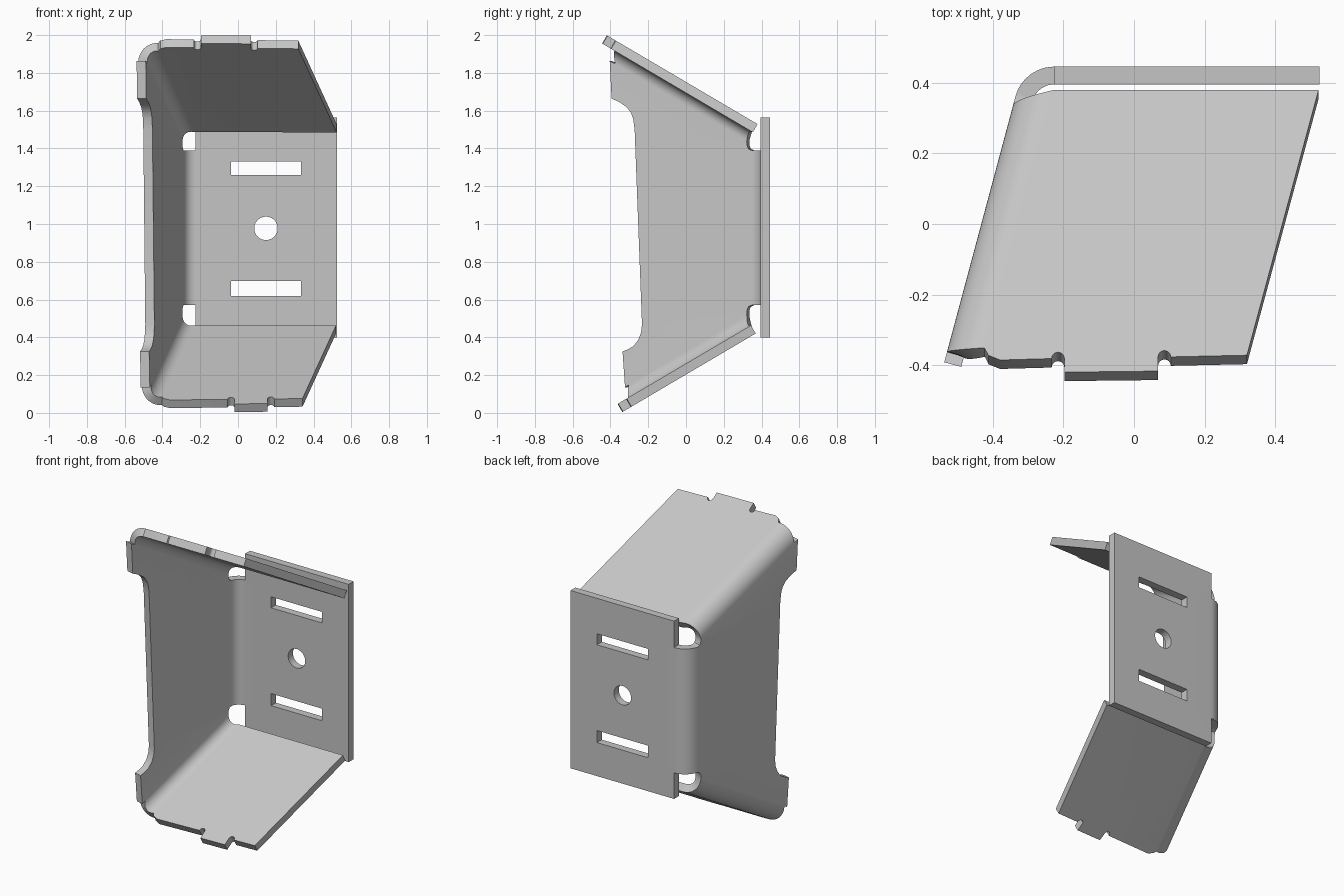
import bpy, bmesh, math
from mathutils import Vector

cube = bpy.data.objects.get("Cube")
if cube:
    bpy.data.objects.remove(cube, do_unlink=True)

THICK = 0.05
RADIUS = 0.114            # outer bend radius
PITCH = 0.589             # slope of the two flanges
LEAN = math.tan(math.radians(15))
WALL_X = -0.432
BACK_Y = 0.445
STEPS = 12

bm = bmesh.new()          # outer skin of the folded sheet


def wall_point(y, z):
    return Vector((WALL_X + LEAN * y, y, z))


def arc(cx, cy, r, a0, a1, n=8):
    """Points on a circular arc, angles in degrees."""
    angles = [math.radians(a0 + (a1 - a0) * i / n) for i in range(n + 1)]
    return [(cx + r * math.cos(a), cy + r * math.sin(a)) for a in angles]


def plate(normal, *loops):
    """Flat sheet bounded by the first loop, with the others as holes."""
    edges = []
    for loop in loops:
        vs = [bm.verts.new(p) for p in loop]
        edges += [bm.edges.new((v, vs[i - 1])) for i, v in enumerate(vs)]
    made = bmesh.ops.triangle_fill(bm, use_beauty=True, edges=edges, normal=normal)
    for f in made["geom"]:
        if isinstance(f, bmesh.types.BMFace):
            f.normal_update()
            if f.normal.dot(normal) < 0:
                f.normal_flip()


def bend(corner, n1, n2, axis, starts, ends):
    """Rounded fold between two planes; returns its end points on each plane."""
    line = n1.cross(n2).normalized()
    centre = corner - (n1 + n2) * RADIUS / (1 + n1.dot(n2))

    def cut(p, value):
        return p + line * ((value - p[axis]) / line[axis])

    rows = []
    for i in range(STEPS + 1):
        t = i / STEPS
        p = centre + n1.slerp(n2, t) * RADIUS
        rows.append([cut(p, a + (b - a) * t) for a, b in (starts, ends)])
    verts = [[bm.verts.new(p) for p in row] for row in rows]
    for i in range(STEPS):
        f = bm.faces.new((verts[i][0], verts[i][1], verts[i + 1][1], verts[i + 1][0]))
        f.normal_update()
        if f.normal.dot(n1 + n2) < 0:
            f.normal_flip()
    return rows[0], rows[-1]


wall_n = Vector((-1, LEAN, 0)).normalized()
back_n = Vector((0, 1, 0))


def flange(c, s, y_back, y_front, tab, starts, ends):
    """Sloping flange with a notched tab; returns its bend line on the wall."""
    n = Vector((0, PITCH, -s)).normalized()
    own, wall = bend(Vector((WALL_X, 0, c)), n, wall_n, 1, starts, ends)
    x0, x1 = tab
    r = 0.018
    y_tab = y_front - 0.042

    def edge(x):
        return y_front + 0.018 * x

    def side(y):
        return 0.4204 + LEAN * y

    left = own[0].x
    outline = [(left + 0.012, edge(left) + 0.013), (left + 0.045, edge(left))]
    outline += arc(x0 - r, edge(x0), r, 180, 0)
    outline += [(x0, y_tab), (x1, y_tab + 0.003)]
    outline += arc(x1 + r, edge(x1), r, 180, 0)
    outline += [(side(y_front), edge(0.33)), (side(y_back), y_back)]
    points = [Vector((x, y, c + s * PITCH * y)) for x, y in outline]
    plate(n, [own[0]] + points + [own[1]])
    return wall


# Upper and lower flanges with their folds
top = flange(1.752, -1, 0.379, -0.377, (-0.197, 0.068), (-0.35, -0.362), (0.379, 0.335))
low = flange(0.203, 1, 0.369, -0.295, (-0.019, 0.156), (-0.275, -0.29), (0.369, 0.335))

# Fold between back plate and side wall
back_corner = wall_point(BACK_Y, 0)
own, wall = bend(back_corner, back_n, wall_n, 2, (0.57, 0.57), (1.39, 1.39))


# Back plate with two slots and a round hole
def back(points):
    return [Vector((x, BACK_Y, z)) for x, z in points]


def box(x0, x1, z0, z1):
    return back([(x0, z0), (x1, z0), (x1, z1), (x0, z1)])


x_in = own[0].x
outline = back([(x_in, 0.40), (0.525, 0.40), (0.525, 1.563), (x_in, 1.563)])
plate(back_n, outline + [own[1], own[0]],
      box(-0.037, 0.333, 1.259, 1.331),
      box(-0.037, 0.333, 0.619, 0.698),
      back(arc(0.148, 0.977, 0.062, 0, 352.5, 47)))

# Side wall with a scooped front edge and corner reliefs
front_edge = [(-0.31, 0.135), (-0.323, 0.325), (-0.295, 0.336), (-0.265, 0.354),
              (-0.24, 0.386), (-0.225, 0.425), (-0.22, 0.468),
              (-0.259, 1.50), (-0.267, 1.558), (-0.279, 1.59), (-0.30, 1.617),
              (-0.335, 1.643), (-0.381, 1.664), (-0.391, 1.862)]
upper_relief = [(0.335, 1.418), (0.343, 1.398)]
lower_relief = [(0.343, 0.562), (0.335, 0.542)]


def on_wall(points):
    return [wall_point(y, z) for y, z in points]


plate(wall_n, [low[0]] + on_wall(front_edge) + [top[0], top[1]] + on_wall(upper_relief)
      + [wall[1], wall[0]] + on_wall(lower_relief) + [low[1]])

# Weld the skin and thicken it inward
bmesh.ops.remove_doubles(bm, verts=bm.verts, dist=0.0005)
mesh = bpy.data.meshes.new("folded_bracket")
bm.to_mesh(mesh)
bm.free()
bracket = bpy.data.objects.new("folded_bracket", mesh)
bpy.context.collection.objects.link(bracket)
bpy.ops.object.select_all(action="DESELECT")
bracket.select_set(True)
bpy.context.view_layer.objects.active = bracket
solid = bracket.modifiers.new("sheet_thickness", "SOLIDIFY")
solid.thickness = THICK
solid.offset = -1
solid.use_even_offset = True
bpy.ops.object.modifier_apply(modifier=solid.name)
bpy.ops.object.shade_smooth_by_angle(angle=math.radians(30))

# Plain grey metal
grey = bpy.data.materials.new("grey_metal")
grey.use_nodes = True
colour = (0.56, 0.56, 0.56, 1)
grey.diffuse_color = colour
grey.node_tree.nodes["Principled BSDF"].inputs["Base Color"].default_value = colour
mesh.materials.append(grey)
